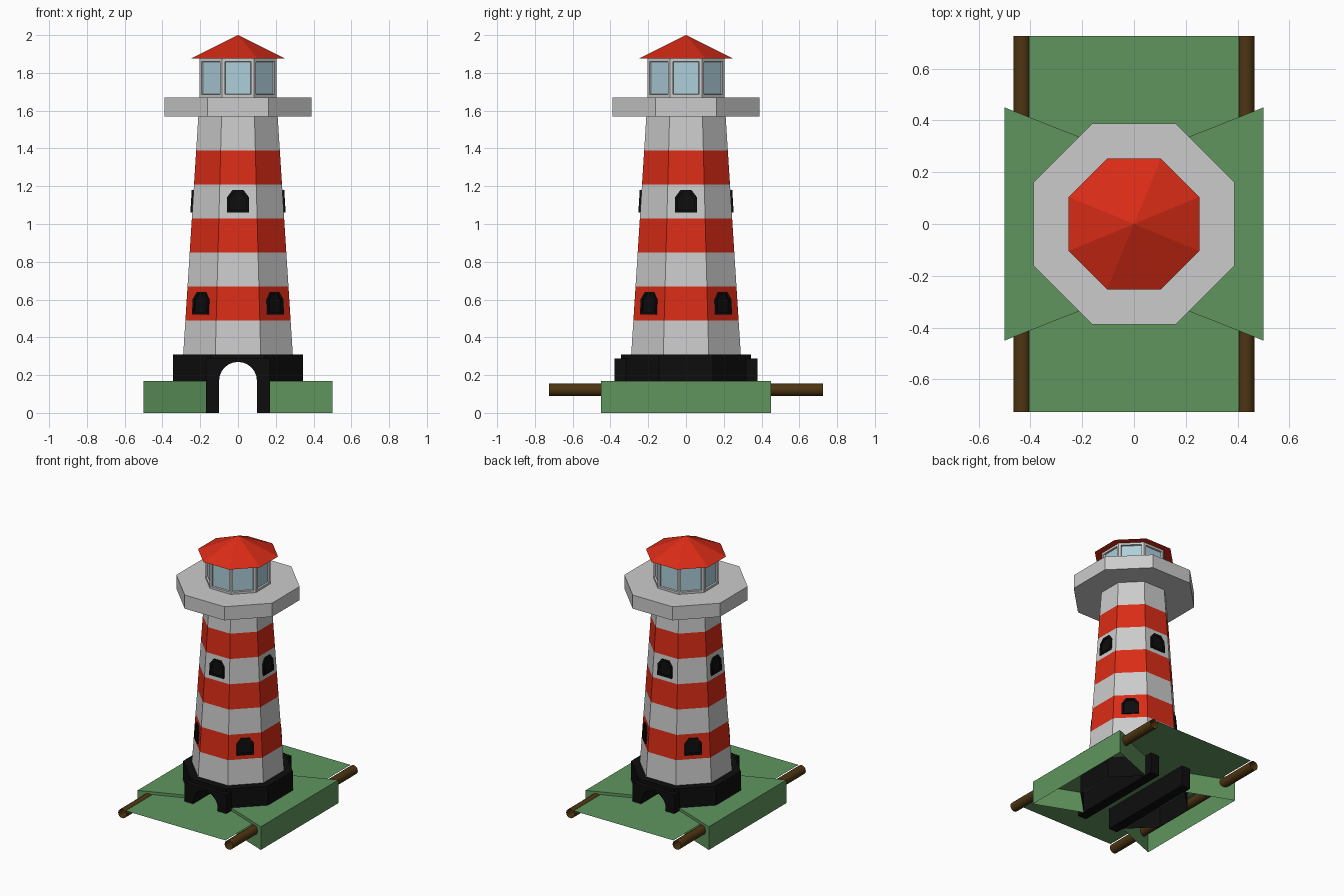
import bpy, bmesh
from math import sin, cos, pi, radians, tan
from mathutils import Matrix

if "Cube" in bpy.data.objects:
    bpy.data.objects.remove(bpy.data.objects["Cube"])


def mat(name, rgb):
    m = bpy.data.materials.new(name)
    m.diffuse_color = (*rgb, 1)
    m.use_nodes = True
    m.node_tree.nodes["Principled BSDF"].inputs["Base Color"].default_value = m.diffuse_color
    return m


RED = mat("red_paint", (0.70, 0.025, 0.008))
BLACK = mat("black_stone", (0.004, 0.004, 0.004))
GREEN = mat("grass", (0.115, 0.30, 0.11))
BROWN = mat("earth", (0.075, 0.035, 0.006))
GLASS = mat("glass", (0.42, 0.62, 0.70))


def make(name, verts, faces, material=None, fix=True):
    me = bpy.data.meshes.new(name)
    me.from_pydata(verts, [], faces)
    ob = bpy.data.objects.new(name, me)
    bpy.context.collection.objects.link(ob)
    if material:
        me.materials.append(material)
    if fix:
        bm = bmesh.new()
        bm.from_mesh(me)
        bmesh.ops.recalc_face_normals(bm, faces=bm.faces)
        bm.to_mesh(me)
        bm.free()
    return ob


def octagon(a, z):
    """Ring of 8 points with flat sides on the axes, a = centre to side."""
    r = a / cos(pi / 8)
    return [(r * cos(pi / 8 + i * pi / 4), r * sin(pi / 8 + i * pi / 4), z) for i in range(8)]


def oct_stack(name, rings, material=None, bottom=True, top=True, skip=()):
    """Octagonal walls through (apothem, z) rings; skip = (level, side) left open."""
    verts = [p for a, z in rings for p in octagon(a, z)]
    faces = []
    for k in range(len(rings) - 1):
        for i in range(8):
            if (k, i) not in skip:
                j = (i + 1) % 8
                faces.append((8 * k + i, 8 * k + j, 8 * k + 8 + j, 8 * k + 8 + i))
    if bottom:
        faces.append(tuple(range(7, -1, -1)))
    if top:
        n = 8 * (len(rings) - 1)
        faces.append(tuple(range(n, n + 8)))
    return make(name, verts, faces, material, fix=False)


def prism(name, pts, y0, y1, material):
    """Extrude an (x, z) outline along y."""
    n = len(pts)
    verts = [(x, y0, z) for x, z in pts] + [(x, y1, z) for x, z in pts]
    faces = [(i, (i + 1) % n, n + (i + 1) % n, n + i) for i in range(n)]
    faces += [tuple(range(n)), tuple(range(n, 2 * n))]
    return make(name, verts, faces, material)


# Striped tapering tower
Z0, Z1, A0, A1 = 0.31, 1.57, 0.29, 0.21


def tower_a(z):
    return A0 + (A1 - A0) * (z - Z0) / (Z1 - Z0)


for k in range(7):
    za, zb = Z0 + 0.18 * k, Z0 + 0.18 * (k + 1)
    oct_stack(f"tower_band_{k}", [(tower_a(za), za), (tower_a(zb), zb)],
              RED if k % 2 else None, bottom=False, top=False)

# Gallery deck
oct_stack("gallery", [(0.388, 1.57), (0.388, 1.67)])

# Lantern room with a recessed pane in each side
lantern = oct_stack("lantern_room", [(0.205, 1.67), (0.205, 1.875)])
lantern.data.materials.append(None)
lantern.data.materials.append(GLASS)
bm = bmesh.new()
bm.from_mesh(lantern.data)
sides = [f for f in bm.faces if abs(f.normal.z) < 0.5]
bmesh.ops.inset_individual(bm, faces=sides, thickness=0.022)
bmesh.ops.inset_individual(bm, faces=sides, thickness=0.003, depth=-0.012)
for f in sides:
    f.material_index = 1
bm.to_mesh(lantern.data)
bm.free()

# Roof
roof = octagon(0.252, 1.875) + [(0, 0, 2.0)]
make("roof", roof, [(i, (i + 1) % 8, 8) for i in range(8)] + [tuple(range(7, -1, -1))], RED)

# Arched windows: frame ring plus pane, high on the axis sides, low on the diagonals


def arch_window(name, angle, zc):
    def outline(s):
        w, h = 0.058 - s, 0.06 - s
        return [(-w, -h), (w, -h), (w, h * 0.35), (w * 0.5, h), (-w * 0.5, h), (-w, h * 0.35)]
    o, i = outline(0), outline(0.014)
    rings = [(o, 0.02), (o, -0.01), (i, -0.01), (i, -0.002)]
    verts = [(x, y, z) for pts, y in rings for x, z in pts]
    faces = [(6 * k + a, 6 * k + (a + 1) % 6, 6 * k + 6 + (a + 1) % 6, 6 * k + 6 + a)
             for k in range(3) for a in range(6)]
    faces.append(tuple(range(18, 24)))
    ob = make(name, verts, faces, BLACK)
    lean = Matrix.Rotation(-0.063, 4, 'X')
    ob.matrix_world = (Matrix.Rotation(angle, 4, 'Z')
                       @ Matrix.Translation((0, -tower_a(zc), zc)) @ lean)


for k in range(4):
    arch_window(f"upper_window_{k}", k * pi / 2, 1.12)
    arch_window(f"lower_window_{k}", pi / 4 + k * pi / 2, 0.58)

# Stone base: hollow octagon, open where the passage runs through front and back
oct_stack("base", [(0.345, 0), (0.345, 0.28), (0.345, 0.31)], BLACK,
          bottom=False, skip={(0, 1), (0, 5)})

# Arched passage along y
arc = [(-0.10 * cos(pi * t / 12), 0.17 + 0.10 * sin(pi * t / 12)) for t in range(13)]
prism("archway", [(-0.17, 0), (-0.10, 0)] + arc + [(0.10, 0), (0.17, 0), (0.17, 0.288), (-0.17, 0.288)],
      -0.378, 0.378, BLACK)

# Raised green banks, open underneath, and the round road edges
for s, side in ((-1, "left"), (1, "right")):
    plan = [(0.17 * s, -0.32), (0.5 * s, -0.45), (0.5 * s, 0.45), (0.17 * s, 0.32)]
    make(f"{side}_bank", [(x, y, z) for z in (0, 0.17) for x, y in plan],
         [(0, 1, 5, 4), (1, 2, 6, 5), (2, 3, 7, 6), (4, 5, 6, 7)], GREEN)
    n = 16
    tube = [(s * 0.432 + 0.033 * cos(2 * pi * i / n), y, 0.122 + 0.033 * sin(2 * pi * i / n))
            for y in (-0.725, 0.725) for i in range(n)]
    edge = make(f"{side}_road_edge", tube,
                [(i, (i + 1) % n, n + (i + 1) % n, n + i) for i in range(n)], BROWN)
    edge.data.shade_smooth()

# Road surface
make("road", [(-0.405, -0.725, 0.15), (0.405, -0.725, 0.15), (0.405, 0.725, 0.15), (-0.405, 0.725, 0.15)],
     [(0, 1, 2, 3)], GREEN, fix=False)
